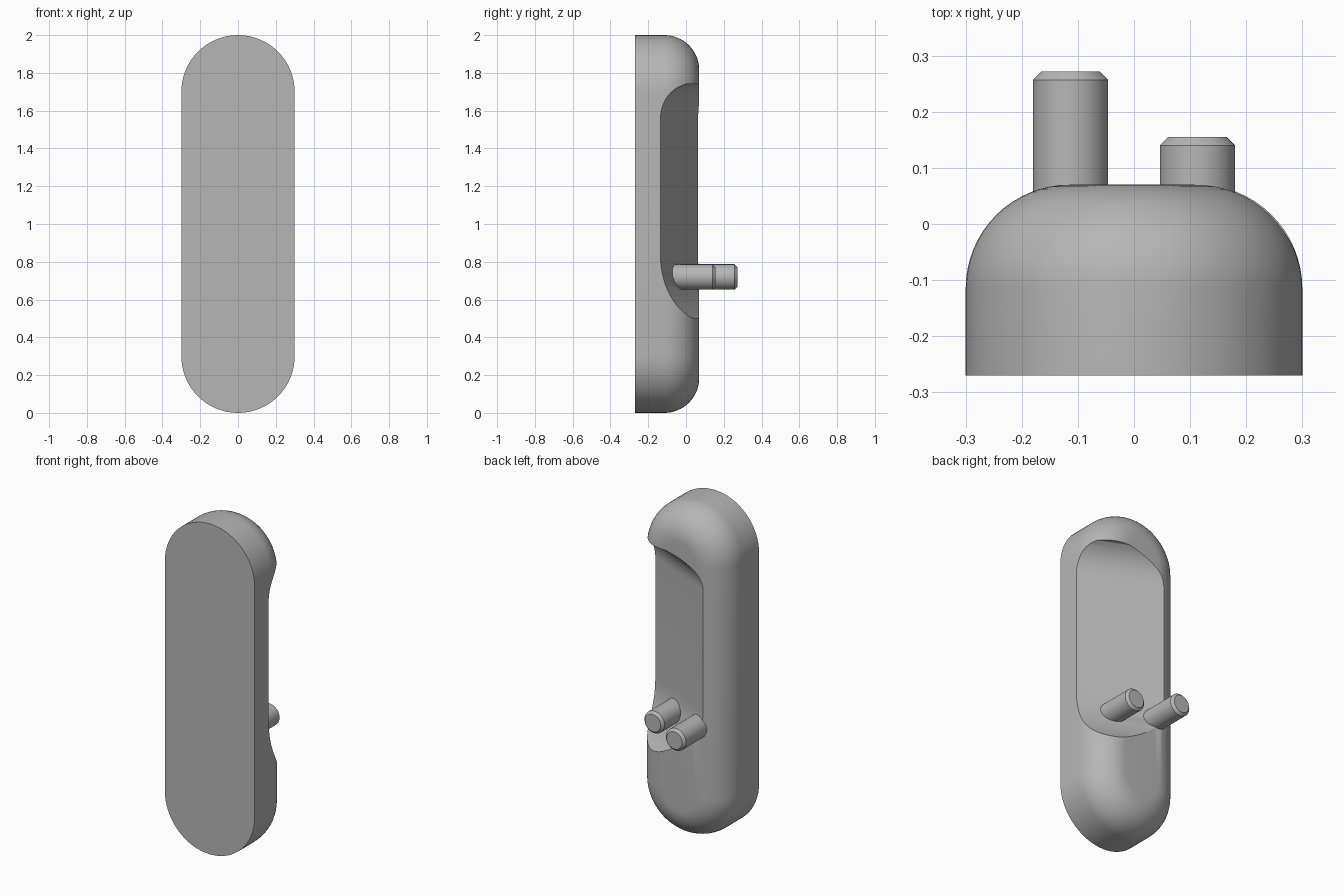
import bpy
import bmesh
from math import sin, cos, pi, sqrt, radians
from mathutils import Matrix

cube = bpy.data.objects.get("Cube")
if cube:
    bpy.data.objects.remove(cube, do_unlink=True)

GREY = 0.47
mat = bpy.data.materials.new("plain grey")
mat.use_nodes = True
mat.diffuse_color = (GREY, GREY, GREY, 1)
mat.node_tree.nodes["Principled BSDF"].inputs["Base Color"].default_value = (GREY, GREY, GREY, 1)


def loft(name, rings):
    """Skin closed rings of equal length and cap both ends."""
    bm = bmesh.new()
    loops = [[bm.verts.new(p) for p in ring] for ring in rings]
    for a, b in zip(loops, loops[1:]):
        for i in range(len(a)):
            j = (i + 1) % len(a)
            bm.faces.new((a[i], a[j], b[j], b[i]))
    bm.faces.new(loops[0])
    bm.faces.new(loops[-1])
    bmesh.ops.recalc_face_normals(bm, faces=bm.faces)
    mesh = bpy.data.meshes.new(name)
    bm.to_mesh(mesh)
    bm.free()
    mesh.materials.append(mat)
    obj = bpy.data.objects.new(name, mesh)
    bpy.context.collection.objects.link(obj)
    return obj


def smooth(obj):
    bpy.ops.object.select_all(action='DESELECT')
    obj.select_set(True)
    bpy.context.view_layer.objects.active = obj
    bpy.ops.object.shade_smooth_by_angle(angle=radians(30))


# Body: upright stadium with a large fillet around the back
HALF, FRONT, BACK, FILLET, SEG = 0.30, -0.27, 0.07, 0.185, 32


def stadium(r, y):
    ring = []
    for start, zc in ((0, 2 - HALF), (pi, HALF)):
        for i in range(SEG + 1):
            a = start + pi * i / SEG
            ring.append((r * cos(a), y, zc + r * sin(a)))
    return ring


rings = [stadium(HALF, FRONT)]
for i in range(17):
    a = pi / 2 * i / 16
    rings.append(stadium(HALF - FILLET * (1 - cos(a)), BACK - FILLET * (1 - sin(a))))
body = loft("body", rings)

# Slanted thumb recess: side profile of depth against height, sheared across x
LOW, HIGH, CEILING = 0.83, 1.56, 1.74
R_LOW, R_HIGH = 0.46, 0.20
profile = [(0.4, CEILING)]
reach = CEILING - HIGH
for i in range(13):
    h = reach * (1 - i / 12)
    profile.append((R_HIGH - sqrt(R_HIGH ** 2 - h ** 2), HIGH + h))
for i in range(21):
    a = radians(80) * i / 20
    profile.append((R_LOW * (1 - cos(a)), LOW - R_LOW * sin(a)))
profile.append((0.4, LOW - R_LOW * sin(radians(80))))


def recess_ring(x):
    floor = -0.135 + 0.433 * (HALF - x)
    return [(x, floor + d, z) for d, z in profile]


cutter = loft("recess_cutter", [recess_ring(-0.4), recess_ring(0.4)])
cutter.hide_render = True
cut = body.modifiers.new("recess", 'BOOLEAN')
cut.operation = 'DIFFERENCE'
cut.solver = 'EXACT'
cut.object = cutter
bpy.context.view_layer.update()
depsgraph = bpy.context.evaluated_depsgraph_get()
carved = bpy.data.meshes.new_from_object(body.evaluated_get(depsgraph))
body.modifiers.clear()
body.data = carved
bpy.data.objects.remove(cutter, do_unlink=True)
smooth(body)


# Pins: two chamfered pegs of different length
def pin(name, x, tip, r=0.067, chamfer=0.015):
    def circle(radius, y):
        return [(x + radius * cos(2 * pi * i / 48), y, 0.72 + radius * sin(2 * pi * i / 48))
                for i in range(48)]
    smooth(loft(name, [circle(r, -0.15), circle(r, tip - chamfer), circle(r - chamfer, tip)]))


pin("long_pin", -0.113, 0.272)
pin("short_pin", 0.113, 0.155)
